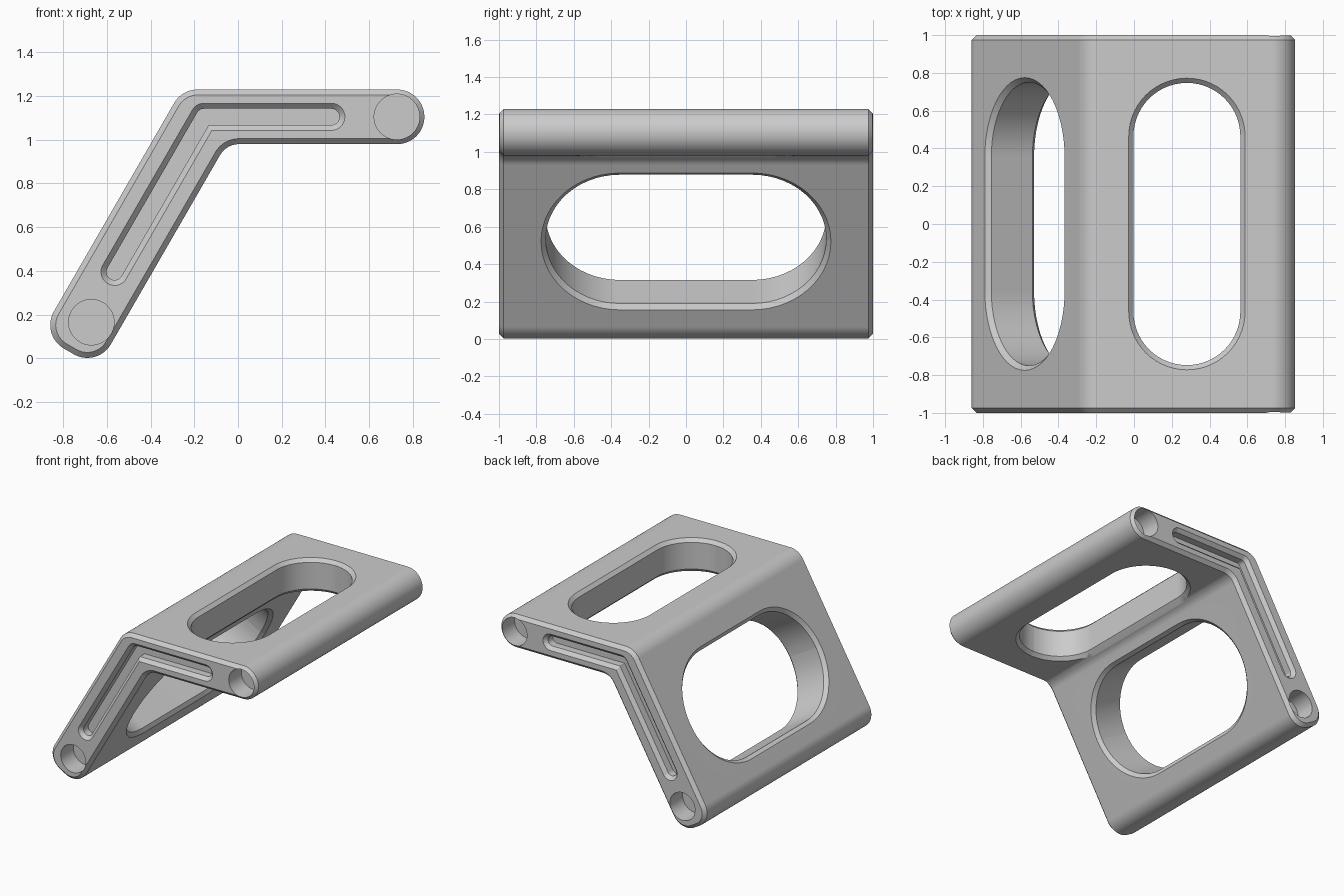
import bpy
import bmesh
from math import sin, sqrt, tan
from mathutils import Vector

if "Cube" in bpy.data.objects:
    bpy.data.objects.remove(bpy.data.objects["Cube"], do_unlink=True)

# Leg runs along ALONG, its outer side faces OUT (both in the x-z plane)
ALONG = Vector((0.5, sqrt(3) / 2))
OUT = Vector((-sqrt(3) / 2, 0.5))
CHAMFER = 0.025
OVER = 0.02          # how far cutters stick out of the surface

GREY = (0.6, 0.6, 0.6, 1)
grey = bpy.data.materials.new("satin grey")
grey.use_nodes = True
grey.diffuse_color = GREY
grey.node_tree.nodes["Principled BSDF"].inputs["Base Color"].default_value = GREY


def rounded(corners, radii, steps=14):
    """Closed 2D outline with each corner replaced by an arc."""
    points = []
    for i, p in enumerate(corners):
        r = radii[i]
        to_prev = (corners[i - 1] - p).normalized()
        to_next = (corners[(i + 1) % len(corners)] - p).normalized()
        half = to_prev.angle(to_next) / 2
        centre = p + (to_prev + to_next).normalized() * (r / sin(half))
        start = (p + to_prev * (r / tan(half)) - centre).normalized()
        end = (p + to_next * (r / tan(half)) - centre).normalized()
        points += [centre + start.slerp(end, k / steps).normalized() * r
                   for k in range(steps + 1)]
    return points


def slot(centre, half_u, half_v, grow=0):
    """Stadium or circle outline, fully rounded on its short side."""
    u, v = half_u + grow, half_v + grow
    corners = [Vector(centre) + Vector((a * u, b * v))
               for a, b in ((-1, -1), (1, -1), (1, 1), (-1, 1))]
    return rounded(corners, [min(u, v) * 0.999] * 4)


def bent(inner, outer, low, high, foot, tip, r_end, r_out, r_in, grow=0):
    """Bent strip outline: a sloping leg joined to a level arm."""
    inner, low, foot = inner - grow, low - grow, foot - grow
    outer, high, tip = outer + grow, high + grow, tip + grow

    def knee(side, z):
        return Vector(((side - OUT.y * z) / OUT.x, z))

    corners = [OUT * outer + ALONG * foot, knee(outer, high), Vector((tip, high)),
               Vector((tip, low)), knee(inner, low), OUT * inner + ALONG * foot]
    e = r_end + grow
    return rounded(corners, [e, r_out + grow, e, e, max(r_in - grow, 0.003), e])


def loft(name, rings, place):
    """Solid through (outline, depth) rings, placed in space by a function."""
    bm = bmesh.new()
    loops = [[bm.verts.new(place(p.x, p.y, d)) for p in ring] for ring, d in rings]
    n = len(loops[0])
    for a, b in zip(loops, loops[1:]):
        for i in range(n):
            j = (i + 1) % n
            bm.faces.new((a[i], a[j], b[j], b[i]))
    bm.faces.new(loops[0])
    bm.faces.new(loops[-1])
    bmesh.ops.remove_doubles(bm, verts=bm.verts, dist=0.00005)
    bmesh.ops.recalc_face_normals(bm, faces=bm.faces)
    mesh = bpy.data.meshes.new(name)
    bm.to_mesh(mesh)
    bm.free()
    mesh.materials.append(grey)
    obj = bpy.data.objects.new(name, mesh)
    bpy.context.collection.objects.link(obj)
    return obj


def on_end(u, v, d):
    return (u, d, v)


# Bent bracket body with chamfered ends
BODY = (0.536, 0.837, 0.98, 1.23, -0.36, 0.853, 0.1245, 0.125, 0.1)
body = loft("bent_bracket",
            [(bent(*BODY, grow=-CHAMFER), -1), (bent(*BODY), CHAMFER - 1),
             (bent(*BODY), 1 - CHAMFER), (bent(*BODY, grow=-CHAMFER), 1)], on_end)
cutters = []


# Large windows through the arm and the leg, chamfered on both faces
def window(name, centre, half_u, half_v, thickness, place):
    t = thickness / 2
    narrow = slot(centre, half_u, half_v)
    wide = slot(centre, half_u, half_v, CHAMFER + OVER)
    cutters.append(loft(name, [(wide, -t - OVER), (narrow, CHAMFER - t),
                               (narrow, t - CHAMFER), (wide, t + OVER)], place))


def on_leg(u, v, d):
    p = ALONG * u + OUT * ((BODY[0] + BODY[1]) / 2 + d)
    return (p.x, v, p.y)


window("arm_window_cutter", (0.28, 0), 0.283, 0.747, BODY[3] - BODY[2],
       lambda u, v, d: (u, v, (BODY[2] + BODY[3]) / 2 + d))
window("leg_window_cutter", (0.2925, 0), 0.3975, 0.75, BODY[1] - BODY[0], on_leg)

# Bent groove and two blind holes in each end
GROOVE = (0.65, 0.724, 1.068, 1.142, 0.023, 0.464, 0.0365, 0.0365, 0.005)
for side in (-1, 1):
    wide = bent(*GROOVE, grow=CHAMFER + OVER)
    cutters.append(loft("groove_cutter",
                        [(wide, side * (1 + OVER)), (bent(*GROOVE), side * (1 - CHAMFER)),
                         (bent(*GROOVE), side * 0.92)], on_end))
    for centre in ((0.727, 1.105), (-0.671, 0.165)):
        circle = slot(centre, 0.104, 0.104)
        cutters.append(loft("hole_cutter", [(circle, side * (1 + OVER)),
                                            (circle, side * 0.85)], on_end))

# Cut everything, then remove the cutters
bpy.ops.object.select_all(action="DESELECT")
bpy.context.view_layer.objects.active = body
body.select_set(True)
for cutter in cutters:
    cutter.hide_render = True
    cut = body.modifiers.new("cut", "BOOLEAN")
    cut.operation = "DIFFERENCE"
    cut.solver = "EXACT"
    cut.object = cutter
    bpy.ops.object.modifier_apply(modifier=cut.name)
    bpy.data.objects.remove(cutter, do_unlink=True)

# Smooth curves, crisp chamfers, flat broad faces
bpy.ops.object.shade_smooth_by_angle(angle=0.5)
weighted = body.modifiers.new("flat broad faces", "WEIGHTED_NORMAL")
weighted.keep_sharp = True
